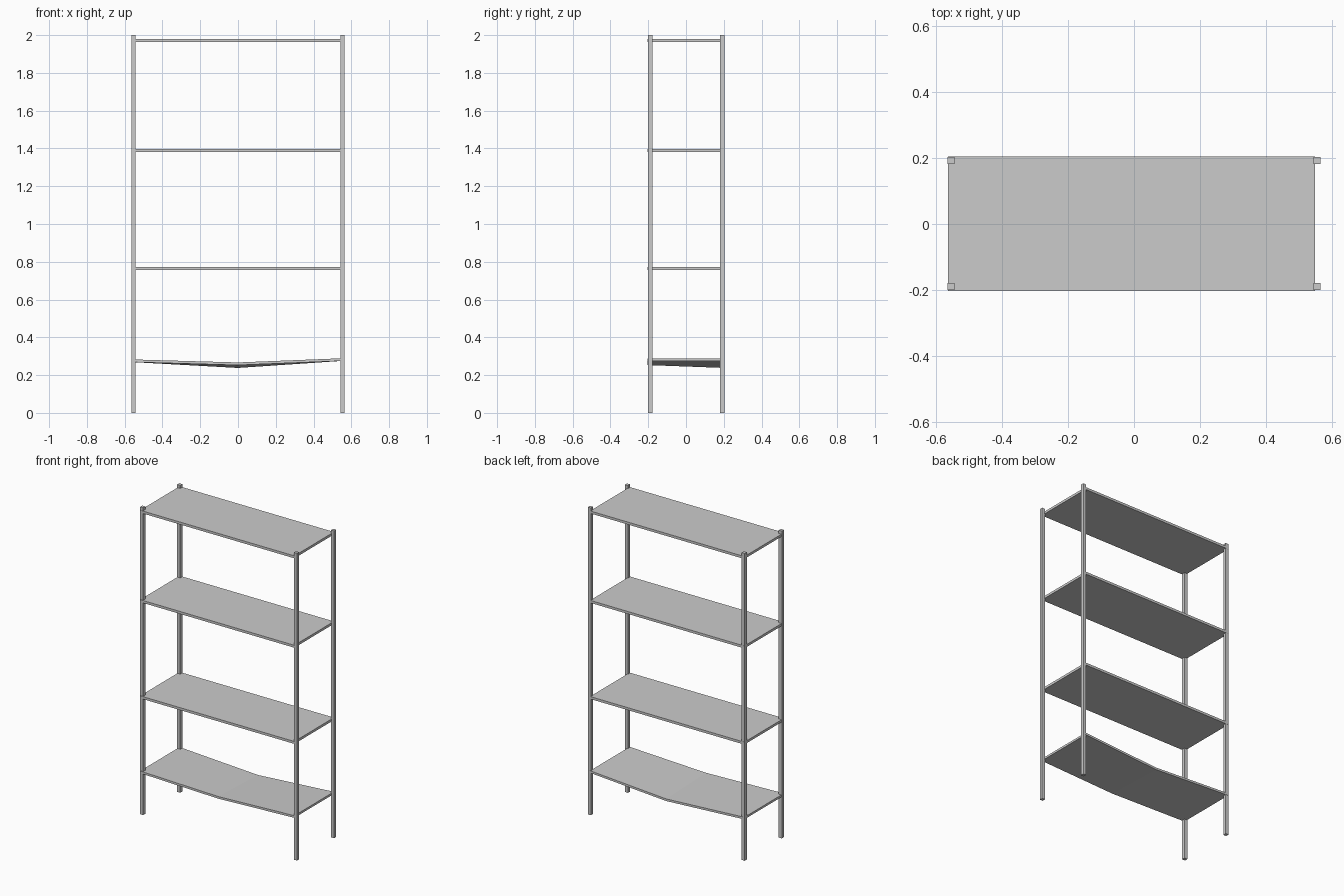
import bpy

if "Cube" in bpy.data.objects:
    bpy.data.objects.remove(bpy.data.objects["Cube"])


def mesh_object(name, verts, faces):
    mesh = bpy.data.meshes.new(name)
    mesh.from_pydata(verts, [], faces)
    mesh.update()
    obj = bpy.data.objects.new(name, mesh)
    bpy.context.collection.objects.link(obj)
    return obj


def box(name, x0, x1, y0, y1, z0, z1):
    verts = [(x, y, z) for x in (x0, x1) for y in (y0, y1) for z in (z0, z1)]
    faces = [(0, 1, 3, 2), (4, 6, 7, 5), (0, 4, 5, 1),
             (2, 3, 7, 6), (0, 2, 6, 4), (1, 5, 7, 3)]
    return mesh_object(name, verts, faces)


# Four square corner posts
POST = 0.022
for side, x in (("left", -0.565), ("right", 0.543)):
    for end, y in (("front", -0.2), ("back", 0.181)):
        box(f"{end}_{side}_post", x, x + POST, y, y + POST, 0, 2)

# Straight shelves
X0, X1, Y0, Y1 = -0.563, 0.548, -0.203, 0.204
for name, top in (("top_shelf", 1.98), ("upper_shelf", 1.398), ("middle_shelf", 0.772)):
    box(name, X0, X1, Y0, Y1, top - 0.016, top)

# Sagging bottom shelf: three cross-sections, lowest at the middle of the back
sections = [(X0, 0.283, 0.283), (0, 0.267, 0.252), (X1, 0.289, 0.289)]
T = 0.014
verts = []
for x, front, back in sections:
    verts += [(x, Y0, front - T), (x, Y1, back - T), (x, Y1, back), (x, Y0, front)]
faces = [(0, 3, 2, 1), (8, 9, 10, 11)]
for s in (0, 4):
    for i in range(4):
        j = (i + 1) % 4
        faces.append((s + i, s + j, s + 4 + j, s + 4 + i))
mesh_object("sagging_bottom_shelf", verts, faces)
